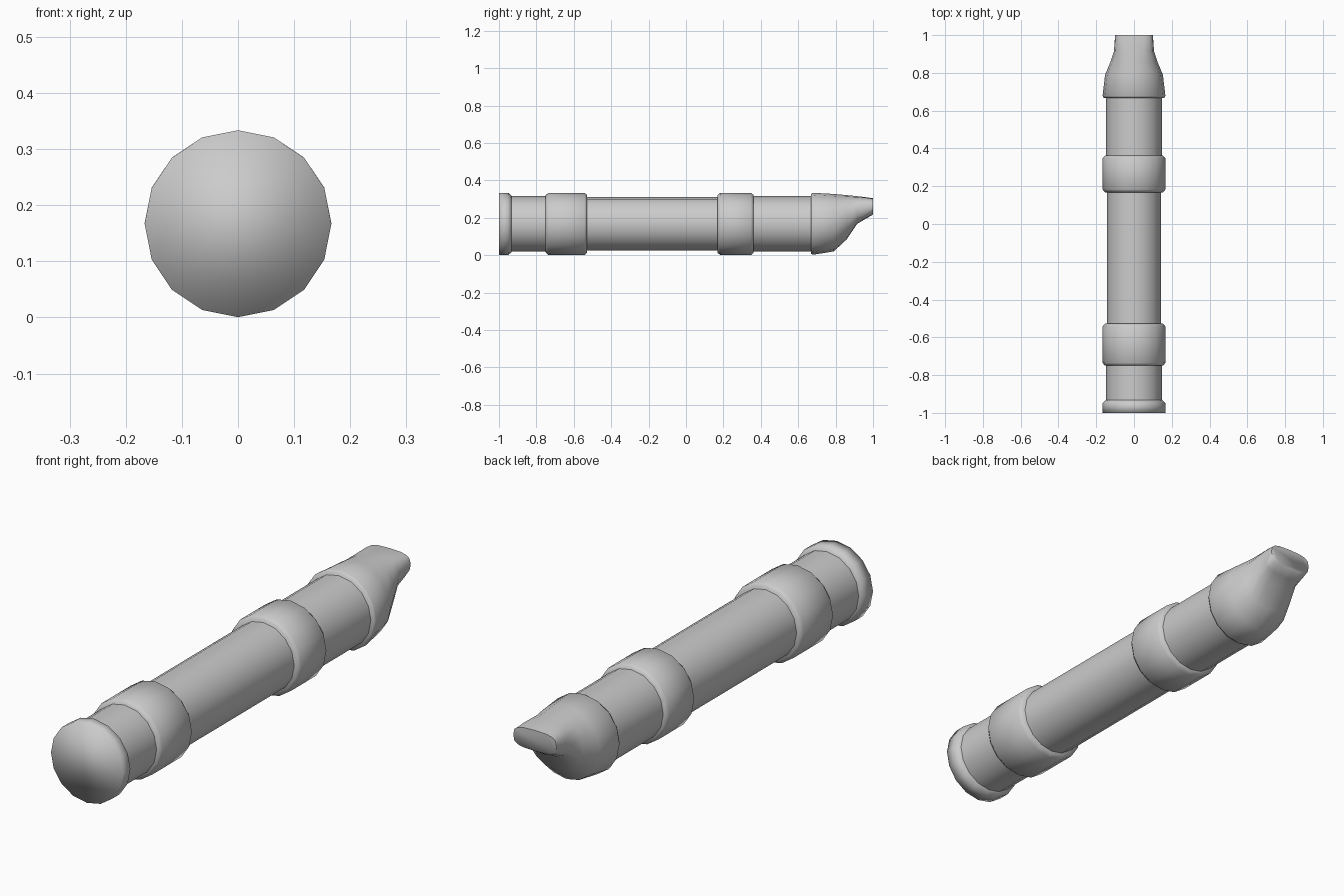
import bpy, bmesh, math

if "Cube" in bpy.data.objects:
    bpy.data.objects.remove(bpy.data.objects["Cube"])

SIDES = 16
CZ = 0.167   # height of the tube axis


def loft(name, sections, angle=70):
    """Loft rings along y. Section: (y, half_width, z_top, z_bottom, squareness)."""
    bm = bmesh.new()
    rings = []
    for y, w, top, bot, n in sections:
        ring = []
        for i in range(SIDES):
            a = 2 * math.pi * i / SIDES
            c, s = math.cos(a), math.sin(a)
            x = math.copysign(abs(c) ** (2 / n), c) * w
            z = math.copysign(abs(s) ** (2 / n), s) * (top - bot) / 2 + (top + bot) / 2
            ring.append(bm.verts.new((x, y, z)))
        rings.append(ring)
    for a, b in zip(rings, rings[1:]):
        for i in range(SIDES):
            j = (i + 1) % SIDES
            bm.faces.new((a[i], a[j], b[j], b[i]))
    bm.faces.new(rings[0])
    bm.faces.new(rings[-1])
    bmesh.ops.recalc_face_normals(bm, faces=bm.faces[:])
    mesh = bpy.data.meshes.new(name)
    bm.to_mesh(mesh)
    bm.free()
    obj = bpy.data.objects.new(name, mesh)
    bpy.context.collection.objects.link(obj)
    bpy.ops.object.select_all(action='DESELECT')
    obj.select_set(True)
    bpy.context.view_layer.objects.active = obj
    bpy.ops.object.shade_smooth_by_angle(angle=math.radians(angle))
    return obj


def turned(name, profile, angle=70):
    """Round part from (y, radius) points."""
    return loft(name, [(y, r, CZ + r, CZ - r, 2) for y, r in profile], angle)


def band(name, y0, y1):
    """Raised collar with softened rims."""
    turned(name, [(y0, 0.154), (y0 + 0.015, 0.1665), (y1 - 0.015, 0.1665), (y1, 0.154)])


# end cap
turned("end_cap", [(-1.0, 0.1665), (-0.95, 0.1665), (-0.932, 0.150)], 180)

# tube segments
turned("foot_tube", [(-0.932, 0.148), (-0.74, 0.148)])
turned("body_tube", [(-0.54, 0.143), (0.18, 0.143)])
turned("head_tube", [(0.35, 0.148), (0.68, 0.148)])

# collars over the joints
band("lower_collar", -0.75, -0.528)
band("upper_collar", 0.168, 0.362)

# mouthpiece, cut away underneath to a flat beak
loft("mouthpiece", [
    (0.668, 0.160, 0.327, 0.007, 2),
    (0.678, 0.1665, 0.3335, 0.002, 2),
    (0.79, 0.153, 0.327, 0.020, 2),
    (0.86, 0.124, 0.321, 0.085, 2.2),
    (0.915, 0.106, 0.315, 0.167, 2.6),
    (0.96, 0.103, 0.310, 0.194, 3),
    (1.0, 0.100, 0.304, 0.217, 3.2),
], 80)
